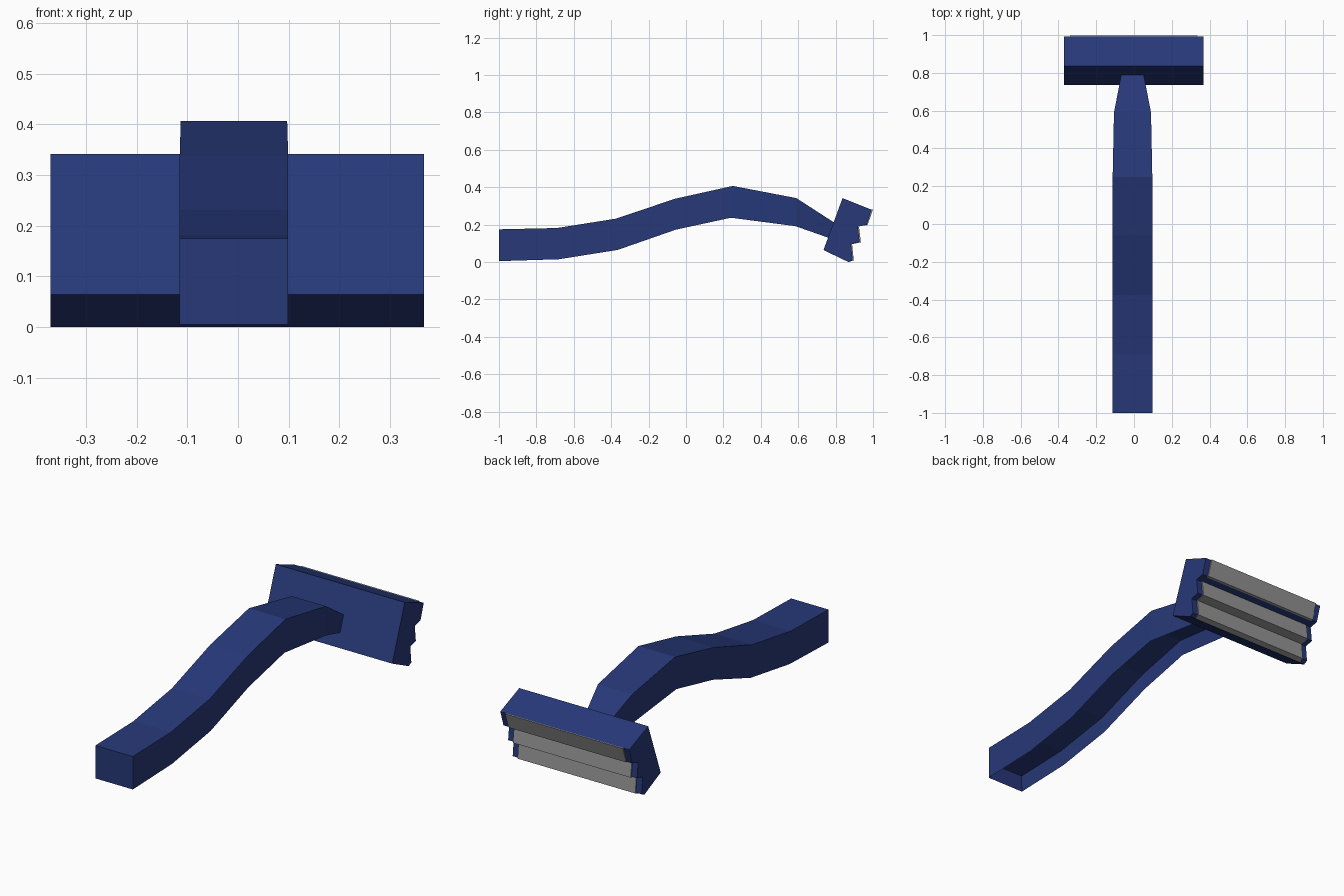
import bpy, bmesh
from mathutils import Vector

if "Cube" in bpy.data.objects:
    bpy.data.objects.remove(bpy.data.objects["Cube"])


def material(name, rgb):
    m = bpy.data.materials.new(name)
    m.diffuse_color = (*rgb, 1)
    m.use_nodes = True
    m.node_tree.nodes["Principled BSDF"].inputs["Base Color"].default_value = m.diffuse_color
    return m


blue = material("blue_plastic", (0.02, 0.04, 0.19))
steel = material("steel", (0.3, 0.3, 0.3))


def finish(bm, name, mat):
    me = bpy.data.meshes.new(name)
    bm.to_mesh(me)
    bm.free()
    me.materials.append(mat)
    ob = bpy.data.objects.new(name, me)
    bpy.context.collection.objects.link(ob)
    return ob


def extrude_profile(name, pts, x0, x1, mat):
    """Prism along x from a (y, z) outline."""
    bm = bmesh.new()
    a = [bm.verts.new((x0, y, z)) for y, z in pts]
    b = [bm.verts.new((x1, y, z)) for y, z in pts]
    bm.faces.new(a)
    bm.faces.new(b[::-1])
    n = len(pts)
    for i in range(n):
        j = (i + 1) % n
        bm.faces.new((a[i], b[i], b[j], a[j]))
    bmesh.ops.recalc_face_normals(bm, faces=bm.faces)
    return finish(bm, name, mat)


# Handle: swept box, (y top, z top, y bottom, z bottom, half width)
stations = [
    (-1.0, 0.175, -1.0, 0.005, 0.107),
    (-0.69, 0.182, -0.68, 0.015, 0.107),
    (-0.375, 0.232, -0.365, 0.065, 0.107),
    (-0.06, 0.338, -0.055, 0.173, 0.107),
    (0.25, 0.407, 0.24, 0.237, 0.105),
    (0.59, 0.342, 0.585, 0.192, 0.098),
    (0.797, 0.208, 0.767, 0.128, 0.058),
]
cx = -0.008
bm = bmesh.new()
rings = []
for yt, zt, yb, zb, w in stations:
    rings.append([bm.verts.new(p) for p in (
        (cx - w, yt, zt), (cx + w, yt, zt), (cx + w, yb, zb), (cx - w, yb, zb))])
bottom = []
for r, s in zip(rings, rings[1:]):
    for i in range(4):
        j = (i + 1) % 4
        f = bm.faces.new((r[i], r[j], s[j], s[i]))
        if i == 2:
            bottom.append(f)
bm.faces.new(rings[0])
bm.faces.new(rings[-1][::-1])
bmesh.ops.recalc_face_normals(bm, faces=bm.faces)
# Hollow channel underneath
bmesh.ops.inset_region(bm, faces=bottom, thickness=0.016, use_even_offset=True)
for v in {v for f in bottom for v in f.verts}:
    v.co.z += 0.075
finish(bm, "handle", blue)

# Head: stepped body
front = [(0.992, 0.28), (0.966, 0.199), (0.919, 0.189), (0.928, 0.108),
         (0.882, 0.097), (0.891, 0.011)]
outline = [(0.735, 0.064), (0.837, 0.342)] + front + [(0.869, 0.0)]
extrude_profile("head", outline, -0.37, 0.367, blue)

# Three blade strips, one per step
for k, (top, low, depth) in enumerate((
        ((0.999, 0.280), (0.971, 0.198), 0.012),
        ((0.925, 0.188), (0.935, 0.105), 0.05),
        ((0.888, 0.096), (0.897, 0.009), 0.027))):
    inward = Vector((-1, -0.33 if k == 2 else -0.2)) * depth
    t, l = Vector(top), Vector(low)
    extrude_profile(f"blade_{k + 1}", [t, l, l + inward, t + Vector((-depth, 0))],
                    -0.338, 0.335, steel)
